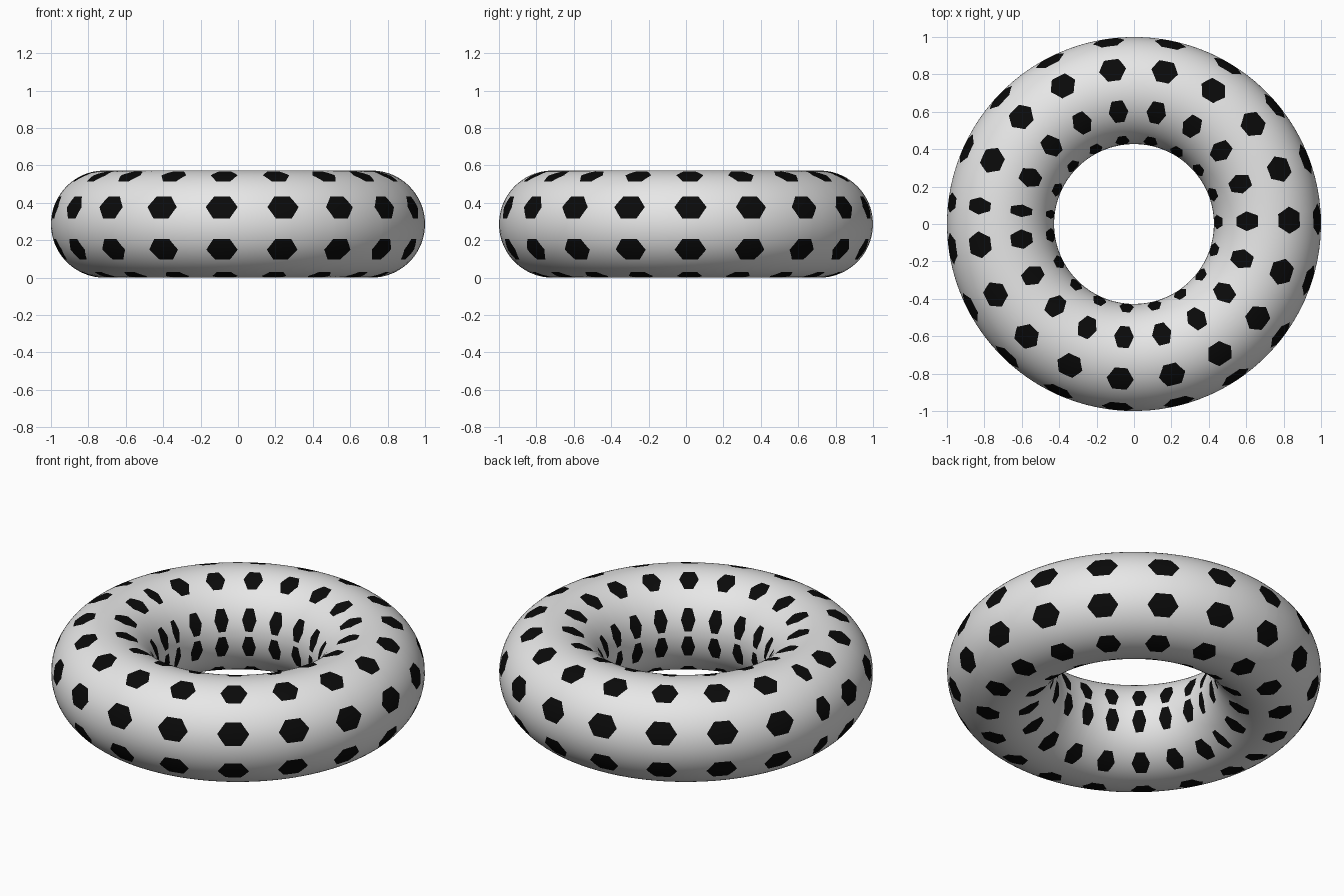
import bpy, math

if "Cube" in bpy.data.objects:
    bpy.data.objects.remove(bpy.data.objects["Cube"])

MAJOR, MINOR = 0.7135, 0.2865
HALF_V = 12.6                      # half height of a spot around the tube, degrees
N_SPOT, N_GAP = 6, 4               # subdivisions across a spot and between spots

# Spot columns around the ring (centre, half width); the last is cut by the seam
columns = [(1.4 + 19.3 * k, 5.0) for k in range(-9, 9)] + [(173.3, 3.2)]
# Spot rows around the tube; the seam lies on the inner equator
rows = [18.5 + 47.0 * k for k in range(-4, 4)]


def material(name, value):
    m = bpy.data.materials.new(name)
    m.diffuse_color = (value, value, value, 1)
    m.use_nodes = True
    m.node_tree.nodes["Principled BSDF"].inputs["Base Color"].default_value = m.diffuse_color
    return m


# Rings around the tube: (angle, relative spot width, strip above is spotted)
rings = []
for i, c in enumerate(rows):
    for s in range(N_SPOT + 1):
        t = -1 + 2 * s / N_SPOT
        rings.append((c + HALF_V * t, 1 - 0.5 * abs(t), s < N_SPOT))
    nxt = rows[i + 1] if i + 1 < len(rows) else rows[0] + 360
    start, end = c + HALF_V, nxt - HALF_V
    n = max(1, round((end - start) / 4.5))
    for s in range(1, n):
        rings.append((start + (end - start) * s / n, 0.5, False))


def ring_angles(width):
    """Angles around the ring, bent so that the spot edges form hexagons."""
    out = []
    for i, (c, h) in enumerate(columns):
        w = h * width
        out += [(c - w + 2 * w * s / N_SPOT, s < N_SPOT) for s in range(N_SPOT + 1)]
        if i + 1 < len(columns):
            nc, nh = columns[i + 1]
        else:
            nc, nh = columns[0][0] + 360, columns[0][1]
        a, b = c + w, nc - nh * width
        out += [(a + (b - a) * s / N_GAP, False) for s in range(1, N_GAP)]
    return out


# Torus mesh with exact hexagon spots
verts, faces, spots = [], [], []
for phi, width, _ in rings:
    p = math.radians(phi)
    r = MAJOR + MINOR * math.cos(p)
    for a, _s in ring_angles(width):
        a = math.radians(a)
        verts.append((r * math.cos(a), r * math.sin(a), MINOR + MINOR * math.sin(p)))

around = ring_angles(1)
nu, nv = len(around), len(rings)
for v in range(nv):
    for u in range(nu):
        u2, v2 = (u + 1) % nu, (v + 1) % nv
        faces.append((v * nu + u, v * nu + u2, v2 * nu + u2, v2 * nu + u))
        spots.append(rings[v][2] and around[u][1])

mesh = bpy.data.meshes.new("spotted_ring")
mesh.from_pydata(verts, [], faces)
mesh.materials.append(material("white", 0.8))
mesh.materials.append(material("black", 0.003))
for poly, spot in zip(mesh.polygons, spots):
    poly.material_index = 1 if spot else 0
    poly.use_smooth = True
mesh.update()
ring = bpy.data.objects.new("spotted_ring", mesh)
bpy.context.collection.objects.link(ring)
